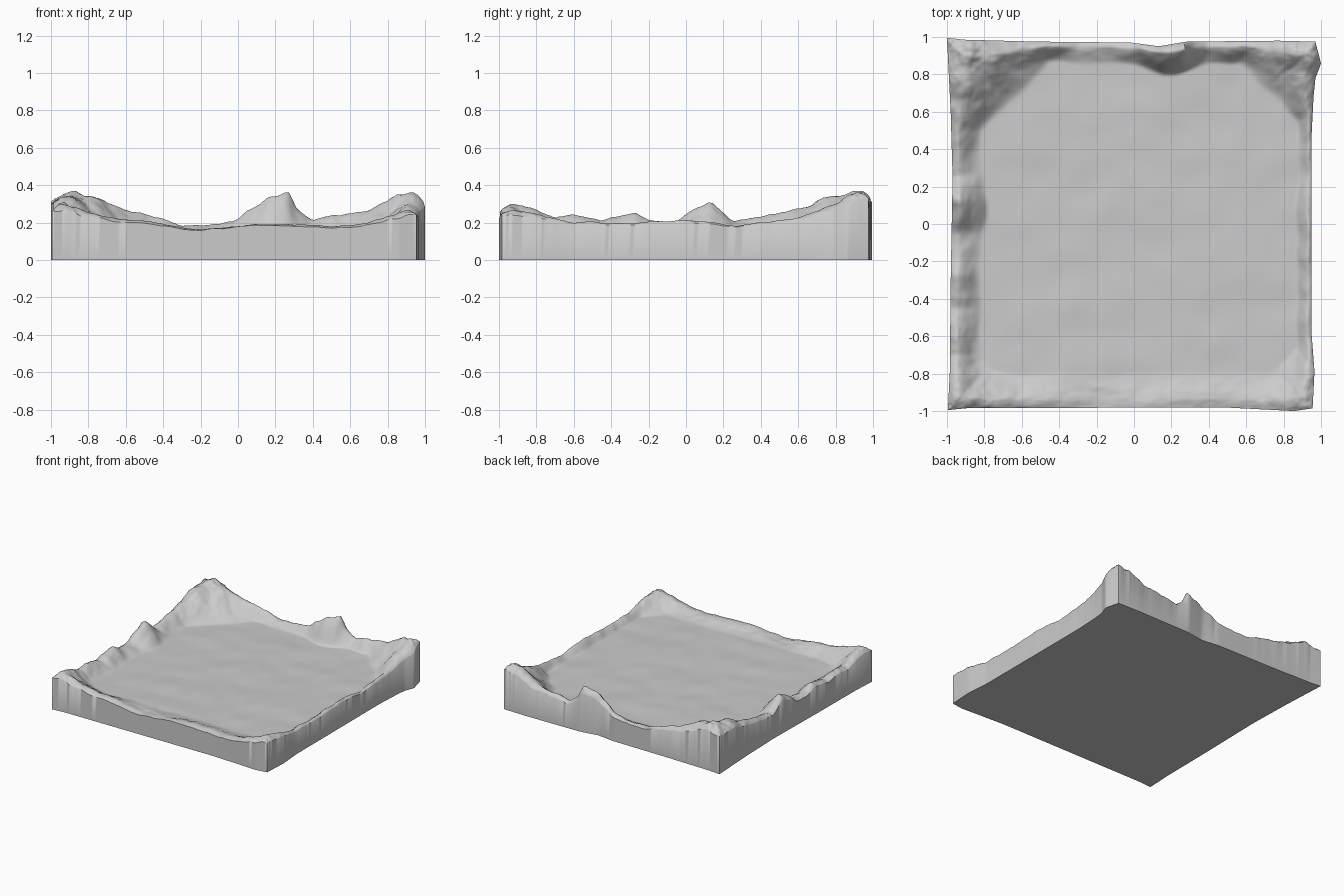
import bpy, bmesh, math
from mathutils import noise, Vector

if "Cube" in bpy.data.objects:
    bpy.data.objects.remove(bpy.data.objects["Cube"])

N = 140
LAKE = 0.155

# Rim heights as (position, height) points along each side
BACK = [(-1, .33), (-.95, .35), (-.88, .385), (-.8, .355), (-.7, .30), (-.6, .26), (-.4, .22), (-.3, .18),
        (-.1, .19), (0, .215), (.05, .27), (.1, .29), (.16, .335), (.21, .34), (.27, .355), (.31, .27),
        (.4, .21), (.5, .235), (.7, .265), (.8, .31), (.86, .36), (.9, .345), (.95, .37), (1, .36)]
FRONT = [(-1, .29), (-.92, .295), (-.8, .26), (-.7, .225), (-.5, .205), (-.3, .175), (-.2, .165), (0, .185),
         (.2, .19), (.5, .175), (.7, .195), (.85, .24), (.92, .27), (1, .25)]
LEFT = [(-1, .28), (-.93, .30), (-.8, .27), (-.7, .22), (-.6, .245), (-.45, .215), (-.27, .25), (-.2, .21),
        (-.05, .21), (.05, .265), (.13, .305), (.18, .27), (.25, .21), (.4, .23), (.6, .275), (.8, .34),
        (.9, .35), (1, .37)]
RIGHT = [(-1, .25), (-.93, .27), (-.75, .22), (-.6, .20), (-.3, .195), (0, .21), (.1, .20), (.3, .185),
         (.5, .205), (.65, .235), (.8, .28), (.9, .35), (1, .37)]

# Slightly wavy outline of the slab
TOP_Y = [(-1, .995), (-.9, .985), (-.5, .975), (0, .97), (.15, .95), (.3, .975), (.8, .98), (1, .975)]
BOT_Y = [(-1, -.995), (-.9, -.985), (.5, -.98), (.9, -1), (1, -.985)]
LEFT_X = [(-1, -.995), (-.8, -.985), (-.3, -.98), (.25, -.97), (.6, -.98), (1, -1)]
RIGHT_X = [(-1, .955), (-.8, .965), (-.6, .95), (.5, .95), (.7, .96), (.8, .97), (.88, 1), (1, .97)]


def curve(points, t):
    """Piecewise smooth interpolation."""
    if t <= points[0][0]:
        return points[0][1]
    for (a, ha), (b, hb) in zip(points, points[1:]):
        if t <= b:
            return ha + (hb - ha) * (t - a) / (b - a)
    return points[-1][1]


def bump(x, y, cx, cy, r):
    return math.exp(-((x - cx) ** 2 + (y - cy) ** 2) / (r * r))


def height(x, y, edge):
    """edge = distance to the slab border."""
    # distance past the lake shore, with cut corners
    s = max(-.82 - x, x - .87, y - .86, -.80 - y,
            (y - x) * .707 - .93, (x + y) * .707 - 1.01,
            (x - y) * .707 - 1.09, -(x + y) * .707 - 1.10)
    s += .09 * bump(x, y, .2, .86, .11) + .06 * bump(x, y, -.84, .08, .11)
    p = Vector((x, y, 0))
    s += .02 * noise.noise(p * 6)
    ripple = .006 * noise.noise(Vector((x * 2 + y, y * 4 - x, 3))) + .004 * noise.noise(p * 6)
    if s <= 0:
        return LAKE + ripple
    u = s / (s + edge)
    # blend the four rim height curves by nearness
    total = weight = 0
    for d, pts, t in ((1 - y, BACK, x), (1 + y, FRONT, x), (1 + x, LEFT, y), (1 - x, RIGHT, y)):
        w = 1 / (d * d + .0015)
        total += w * curve(pts, t)
        weight += w
    rise = total / weight - LAKE
    k = min(u / .75, 1)
    shape = k * k * (3 - 2 * k) * .5 + k * .5
    if u > .75:
        shape -= .22 * ((u - .75) / .25) ** 2
    rough = noise.fractal(p * 9, .9, 2.1, 4) * min(.06, .012 + .13 * rise) * min(1, u * 2.5)
    return LAKE + ripple + rise * shape + rough * .5


# Terrain block: lake basin with raised rocky rim, straight walls and flat base
bm = bmesh.new()


def spread(i):
    """Denser grid lines near the rim."""
    t = 2 * i / N - 1
    return t * (1.45 - .45 * t * t) if abs(t) < 1 else t


grid = []
for j in range(N + 1):
    row = []
    for i in range(N + 1):
        a, b = spread(i), spread(j)
        x0, x1 = curve(LEFT_X, b), curve(RIGHT_X, b)
        y0, y1 = curve(BOT_Y, a), curve(TOP_Y, a)
        x = x0 + (x1 - x0) * (a + 1) / 2
        y = y0 + (y1 - y0) * (b + 1) / 2
        edge = min(1 - abs(a), 1 - abs(b))
        row.append(bm.verts.new((x, y, height(x, y, edge))))
    grid.append(row)
for j in range(N):
    for i in range(N):
        bm.faces.new((grid[j][i], grid[j][i + 1], grid[j + 1][i + 1], grid[j + 1][i]))

border = (grid[0][:-1] + [r[-1] for r in grid[:-1]] + grid[-1][:0:-1] + [r[0] for r in grid[:0:-1]])
base = [bm.verts.new((v.co.x, v.co.y, 0)) for v in border]
for k in range(len(border)):
    m = (k + 1) % len(border)
    bm.faces.new((border[m], border[k], base[k], base[m]))
bm.faces.new(base[::-1])

mesh = bpy.data.meshes.new("terrain_block")
bm.to_mesh(mesh)
bm.free()
terrain = bpy.data.objects.new("terrain_block", mesh)
bpy.context.collection.objects.link(terrain)

stone = bpy.data.materials.new("stone_grey")
stone.diffuse_color = (.6, .6, .6, 1)
stone.use_nodes = True
stone.node_tree.nodes["Principled BSDF"].inputs["Base Color"].default_value = stone.diffuse_color
mesh.materials.append(stone)

bpy.context.view_layer.objects.active = terrain
terrain.select_set(True)
bpy.ops.object.shade_smooth_by_angle(angle=math.radians(50))
